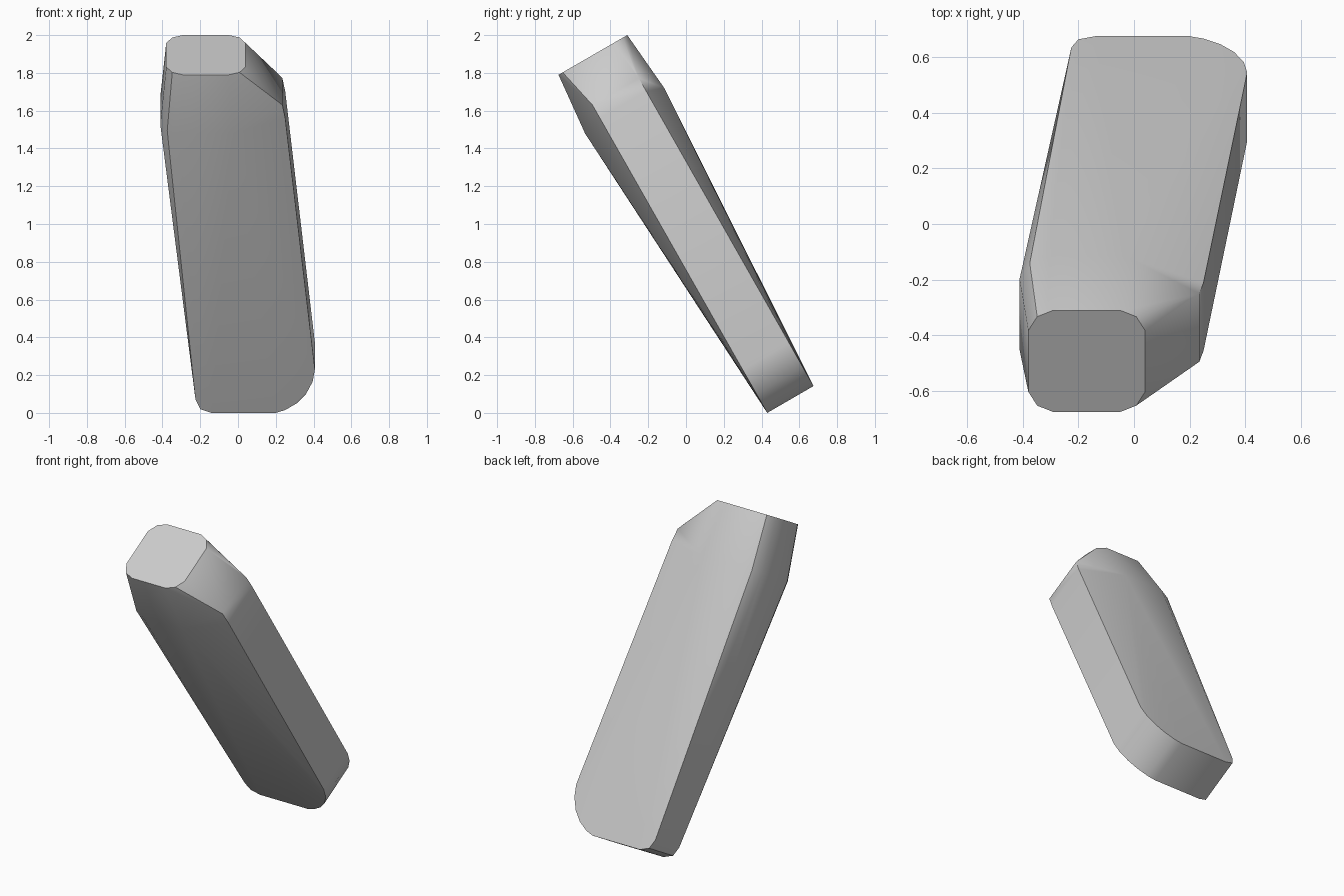
import bpy, bmesh
from math import radians, tan
from mathutils import Vector

cube = bpy.data.objects.get("Cube")
if cube:
    bpy.data.objects.remove(cube, do_unlink=True)

SLOPE = tan(radians(30))           # the bar leans, so its ends tilt by this
THICK = Vector((0, 0.245, 0.142))  # front to back of the slab

grey = bpy.data.materials.new("light grey")
grey.use_nodes = True
colour = (0.6, 0.6, 0.6, 1)
grey.diffuse_color = colour
grey.node_tree.nodes["Principled BSDF"].inputs["Base Color"].default_value = colour


def rounded_ring(centre, scale):
    """Square with cut corners, lying in the tilted end plane."""
    quarter = [(0.21, 0.11), (0.178, 0.16), (0.122, 0.182)]
    ring = []
    for sx in (-1, 1):
        for sy in (-1, 1):
            for x, y in quarter:
                y *= sy * scale
                ring.append(centre + Vector((sx * x * scale, y, y * SLOPE)))
    return ring


# Slab outline on the front side: x and height
outline = [(-0.225, 0.07), (-0.2, 0.02), (-0.14, 0), (0.2, 0), (0.25, 0.015),
           (0.31, 0.05), (0.36, 0.1), (0.395, 0.165), (0.407, 0.23),
           (0.25, 1.56), (0.235, 1.63), (0.2, 1.665)]
points = []
for x, z in outline:
    front = Vector((x, 0.43 - 0.5675 * z, z))
    points += [front, front + THICK]

# Thick neck and its smaller end cap
points += rounded_ring(Vector((-0.17, -0.325, 1.6)), 1.15)
points += rounded_ring(Vector((-0.17, -0.493, 1.895)), 1.0)

# Skin the slab and neck into one solid
bm = bmesh.new()
for p in points:
    bm.verts.new(p)
hull = bmesh.ops.convex_hull(bm, input=bm.verts)
loose = {g for g in hull["geom_interior"] + hull["geom_unused"]
         if isinstance(g, bmesh.types.BMVert)}
bmesh.ops.delete(bm, geom=list(loose), context="VERTS")
bmesh.ops.dissolve_limit(bm, angle_limit=radians(1), verts=bm.verts, edges=bm.edges)
bmesh.ops.recalc_face_normals(bm, faces=bm.faces)

mesh = bpy.data.meshes.new("slanted_bar")
bm.to_mesh(mesh)
bm.free()
mesh.materials.append(grey)
bar = bpy.data.objects.new("slanted_bar", mesh)
bpy.context.collection.objects.link(bar)

# Smooth the rounded corners, keep the rims sharp
bpy.ops.object.select_all(action="DESELECT")
bar.select_set(True)
bpy.context.view_layer.objects.active = bar
bpy.ops.object.shade_smooth_by_angle(angle=radians(30))
